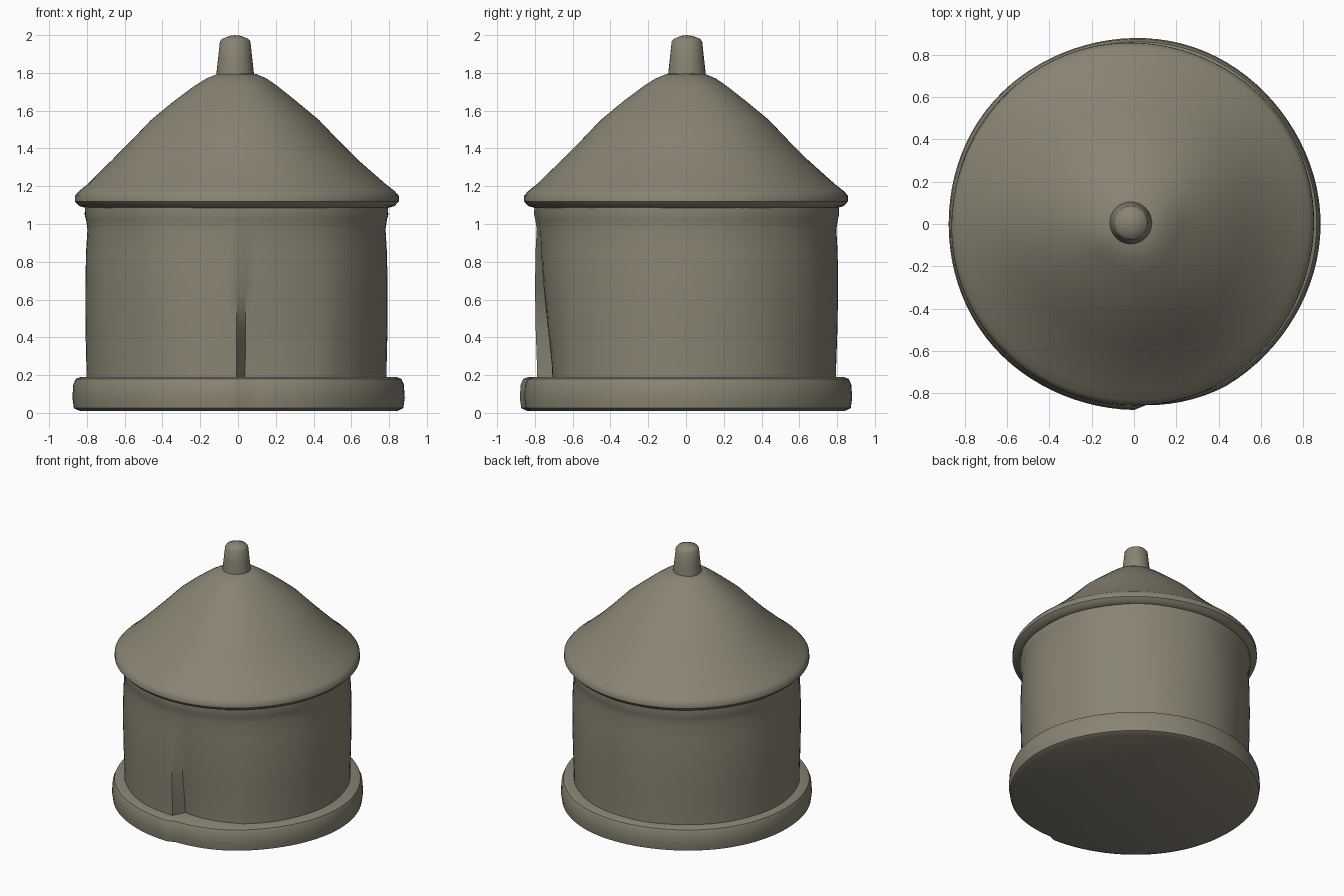
import bpy, bmesh, math

cube = bpy.data.objects.get("Cube")
if cube:
    bpy.data.objects.remove(cube, do_unlink=True)

# One clay colour for the whole model
clay = bpy.data.materials.new("grey_brown_clay")
clay.use_nodes = True
colour = (0.25, 0.23, 0.17, 1)
clay.diffuse_color = colour
bsdf = clay.node_tree.nodes["Principled BSDF"]
bsdf.inputs["Base Color"].default_value = colour
bsdf.inputs["Roughness"].default_value = 0.9


def lathe(name, profile, centre=(0, 0), sides=96, shape=None, angle=40):
    """Turn a (radius, height) profile; shape may adjust the radius by angle."""
    bm = bmesh.new()
    rings = []
    for r, z in profile:
        if r == 0:
            rings.append([bm.verts.new((centre[0], centre[1], z))])
            continue
        ring = []
        for i in range(sides):
            # Start at the front seam and go round towards +x
            t = 2 * math.pi * i / sides
            rad = r + (shape(t, z) if shape else 0)
            ring.append(bm.verts.new((centre[0] + rad * math.sin(t),
                                      centre[1] - rad * math.cos(t), z)))
        rings.append(ring)
    for a, b in zip(rings, rings[1:]):
        for i in range(sides):
            j = (i + 1) % sides
            if len(a) == 1:
                bm.faces.new((a[0], b[j], b[i]))
            elif len(b) == 1:
                bm.faces.new((a[i], a[j], b[0]))
            else:
                bm.faces.new((a[i], a[j], b[j], b[i]))
    bmesh.ops.recalc_face_normals(bm, faces=bm.faces)
    mesh = bpy.data.meshes.new(name)
    bm.to_mesh(mesh)
    bm.free()
    obj = bpy.data.objects.new(name, mesh)
    bpy.context.collection.objects.link(obj)
    mesh.materials.append(clay)
    bpy.ops.object.select_all(action='DESELECT')
    obj.select_set(True)
    bpy.context.view_layer.objects.active = obj
    bpy.ops.object.shade_smooth_by_angle(angle=math.radians(angle))
    return obj


def seam(t, depth, width):
    """Step inwards beside the front seam, fading out round the wall."""
    return -depth * (1 - t / width) if 0.01 < t < width else 0


def wall_shape(t, z):
    # Dent right of the seam, deepest at the foot, plus slight hand-made ripples
    low = min(1, max(0, (1.0 - z) / 0.8))
    ripple = 0.004 * math.sin(7 * t + 3 * z) * math.sin(3 * t)
    return seam(t, 0.012 + 0.09 * low, 0.65) + ripple


def base_shape(t, z):
    return seam(t, 0.025, 0.5) + 0.003 * math.sin(5 * t)


def roof_shape(t, z):
    # Gentle unevenness on the slope only
    slope = min(1, max(0, (z - 1.2) / 0.15)) * min(1, max(0, (1.79 - z) / 0.1))
    return 0.012 * slope * math.sin(3 * t + 0.5) + 0.003 * math.sin(4 * t)


# Round plinth
lathe("base", [(0, 0.01), (0.84, 0.01), (0.872, 0.025), (0.88, 0.08), (0.875, 0.15),
               (0.862, 0.18), (0.835, 0.19), (0.6, 0.19), (0, 0.19)], shape=base_shape)

# Drum wall with a thin lip below the roof
lathe("wall", [(0, 0.15), (0.792, 0.15), (0.792, 0.25), (0.799, 0.45), (0.802, 0.65),
               (0.8, 0.85), (0.793, 0.97), (0.8, 1.02), (0.808, 1.05), (0.805, 1.1),
               (0, 1.1)], centre=(-0.008, 0.003), shape=wall_shape)

# Conical roof with a rounded rim
lathe("roof", [(0, 1.09), (0.8, 1.085), (0.835, 1.095), (0.858, 1.12), (0.857, 1.15),
               (0.835, 1.175), (0.79, 1.21), (0.65, 1.34), (0.55, 1.44), (0.445, 1.55),
               (0.33, 1.645), (0.22, 1.73), (0.16, 1.77), (0.1, 1.795), (0, 1.8)],
      centre=(-0.006, 0), shape=roof_shape)

# Tapered finial with a low domed top
lathe("finial", [(0, 1.76), (0.103, 1.76), (0.1, 1.79), (0.091, 1.87), (0.081, 1.965),
                 (0.07, 1.98), (0.03, 1.996), (0, 2.0)], centre=(-0.015, 0.005), sides=32)
